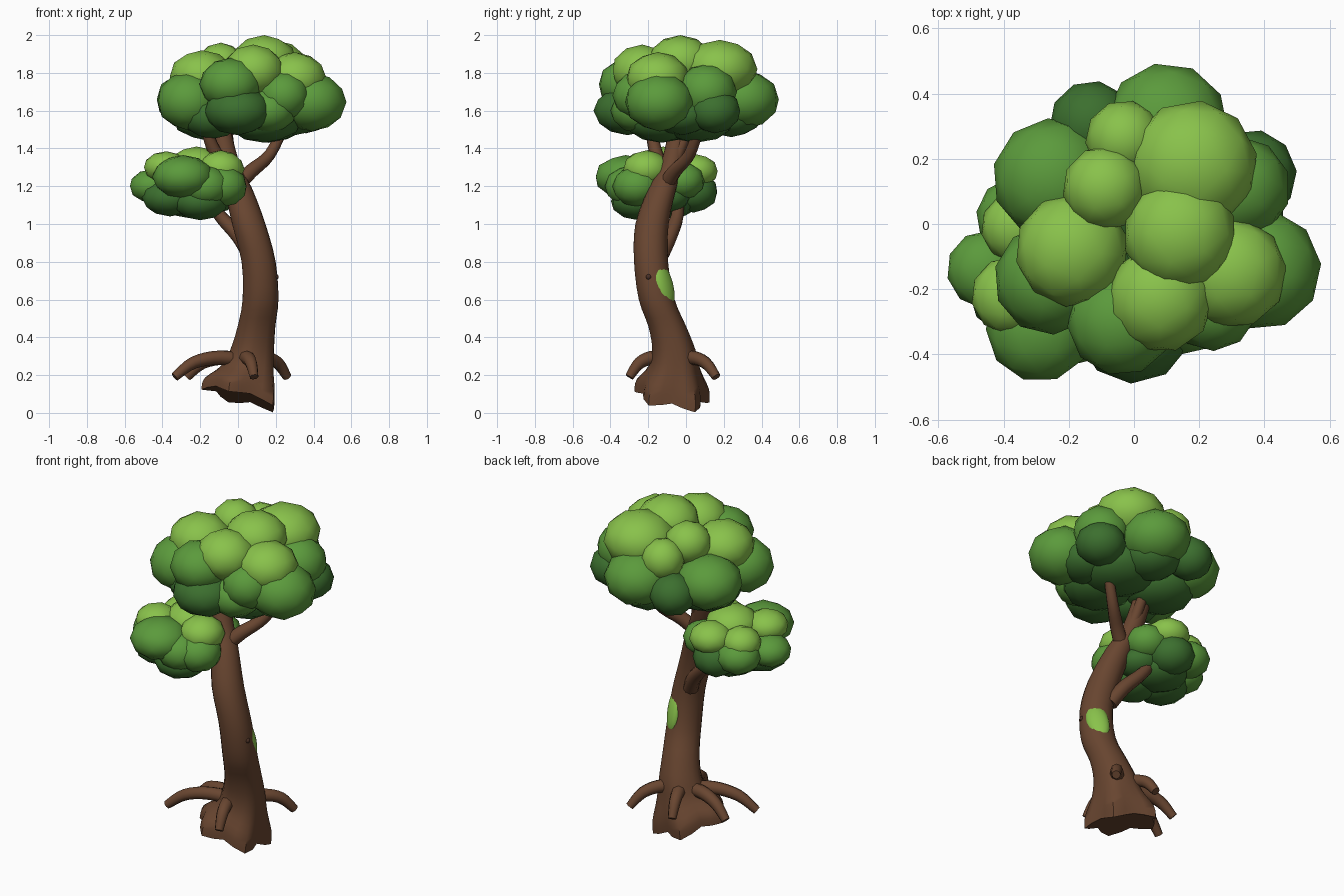
import bpy, bmesh, math, random
from mathutils import Vector, Matrix

if "Cube" in bpy.data.objects:
    bpy.data.objects.remove(bpy.data.objects["Cube"])
random.seed(4)

def mat(name, c):
    m = bpy.data.materials.new(name)
    m.diffuse_color = (*c, 1)
    m.use_nodes = True
    m.node_tree.nodes["Principled BSDF"].inputs["Base Color"].default_value = m.diffuse_color
    return m

BARK = mat("bark", (.141, .061, .03))
KNOT = mat("knot", (.07, .03, .018))
LIGHT = mat("leaf_light", (.25, .54, .07))
MID = mat("leaf_mid", (.105, .325, .045))
DARK = mat("leaf_dark", (.045, .16, .028))

def finish(name, bm, material, angle=None):
    bmesh.ops.recalc_face_normals(bm, faces=bm.faces[:])
    me = bpy.data.meshes.new(name)
    bm.to_mesh(me)
    bm.free()
    ob = bpy.data.objects.new(name, me)
    bpy.context.collection.objects.link(ob)
    me.materials.append(material)
    bpy.context.view_layer.objects.active = ob
    ob.select_set(True)
    if angle:
        bpy.ops.object.shade_smooth_by_angle(angle=math.radians(angle))
    else:
        bpy.ops.object.shade_smooth()
    ob.select_set(False)
    return ob

def catmull(rows, steps):
    rows = [Vector(r) for r in rows]
    out = []
    for i in range(len(rows) - 1):
        a, b, c, d = rows[max(i-1, 0)], rows[i], rows[i+1], rows[min(i+2, len(rows)-1)]
        for s in range(steps):
            t = s / steps
            out.append(.5 * (2*b + (c-a)*t + (2*a-5*b+4*c-d)*t*t + (3*b-a-3*c+d)*t**3))
    return out + [rows[-1]]

def loft(bm, rings):
    vs = [[bm.verts.new(p) for p in r] for r in rings]
    n = len(vs[0])
    for a, b in zip(vs, vs[1:]):
        for i in range(n):
            bm.faces.new((a[i], a[(i+1) % n], b[(i+1) % n], b[i]))
    bm.faces.new(vs[0])
    bm.faces.new(vs[-1])

def tube(name, pts, sides=10, steps=4):
    """Tapered limb through (x, y, z, radius) points."""
    rows = catmull(pts, steps)
    rings = []
    for i, r in enumerate(rows):
        p = r.to_3d()
        d = (rows[min(i+1, len(rows)-1)].to_3d() - rows[max(i-1, 0)].to_3d()).normalized()
        q = d.to_track_quat('Z', 'Y')
        rings.append([p + q @ Vector((r[3]*math.cos(k*math.tau/sides), r[3]*math.sin(k*math.tau/sides), 0))
                      for k in range(sides)])
    bm = bmesh.new()
    loft(bm, rings)
    return finish(name, bm, BARK, 50)

def blob(name, loc, size, material, rot=None, sub=2):
    bm = bmesh.new()
    bmesh.ops.create_icosphere(bm, subdivisions=sub, radius=1)
    if rot is None:
        rot = Matrix.Rotation(random.uniform(0, 6), 3, 'Z')
    for v in bm.verts:
        v.co = Vector(loc) + rot @ Vector([a*b for a, b in zip(v.co, size)])
    return finish(name, bm, material)

# trunk: rings of x, y, z, radius, lobe depth, tilt in x
trunk = [(.015, -.075, .08, .185, .13, -.27), (.025, -.07, .15, .178, .13, -.24),
         (.06, -.06, .24, .134, .07, -.15), (.08, -.065, .34, .114, .03, -.05),
         (.1, -.1, .46, .1, .02, 0), (.12, -.155, .6, .095, .01, 0),
         (.11, -.185, .8, .09, .01, 0), (.058, -.18, 1, .088, .01, 0),
         (0, -.125, 1.19, .074, 0, 0), (-.05, -.075, 1.32, .058, 0, 0), (-.1, -.03, 1.55, .05, 0, 0)]
rings = []
pos, shape = catmull([r[:4] for r in trunk], 3), catmull([(r[4], r[5], 0) for r in trunk], 3)
for p, s in zip(pos, shape):
    ring = []
    for k in range(20):
        a = k * math.tau / 20
        lobe = math.cos(5 * (a - math.pi))
        r = p[3] * (1 + s[0] * lobe)
        z = p[2] + s[1] * r * (math.cos(a) + .55 * math.sin(a)) - .1 * s[0] * lobe
        ring.append((p[0] + r*math.cos(a), p[1] + r*math.sin(a), z))
    rings.append(ring)
bm = bmesh.new()
loft(bm, rings)
finish("trunk", bm, BARK, 50)

# arched roots, each from the trunk out to its tip
for i, (x, y) in enumerate([(-.335, -.19), (.085, -.3), (.26, .16), (-.02, .16), (-.27, .01)]):
    c = Vector((.02, -.08)) if y < -.2 else Vector((.06, -.065))
    e = Vector((x, y))
    m1, m2 = c.lerp(e, .4), c.lerp(e, .75)
    tube(f"root_{i+1}", [(*c, .27, .04), (*m1, .292, .038), (*m2, .265, .033), (*e, .19, .024)], 8)

# branches
tube("branch_right", [(-.01, -.11, 1.2, .042), (.07, -.06, 1.28, .038), (.17, .02, 1.37, .031), (.26, .08, 1.55, .026)])
tube("branch_left", [(0, -.13, 1.18, .045), (-.07, -.14, 1.29, .04), (-.14, -.17, 1.42, .034), (-.17, -.19, 1.53, .03)])
tube("branch_back", [(-.01, -.1, 1.22, .04), (-.04, -.05, 1.35, .032), (-.06, .02, 1.52, .028)])
tube("branch_low", [(.06, -.13, .84, .042), (.0, -.085, .94, .04), (-.1, -.045, 1.05, .034), (-.2, -.05, 1.2, .028)])

# moss patch and knots on the bark
d = Vector((.62, .78, 0))
up = Vector((.03, -.28, 1)).normalized()
side = up.cross(d).normalized()
basis = Matrix((side.cross(up), side, up)).transposed()
blob("moss_patch", Vector((.118, -.168, .68)) + d * .065, (.036, .062, .125), LIGHT, basis, 3)
blob("knot", (.196, -.197, .72), (.016, .02, .017), KNOT)

# foliage: x, y, z, radius, height radius
crown = {
    LIGHT: [(.14, -.03, 1.86, .175, .14), (.18, .18, 1.82, .2, .155), (.08, -.23, 1.81, .165, .14),
            (.3, -.15, 1.77, .17, .14), (-.19, -.08, 1.78, .175, .14), (-.09, .11, 1.84, .13, .12),
            (-.03, .26, 1.78, .12, .12)],
    MID: [(.1, .305, 1.66, .19, .155), (-.25, .14, 1.66, .185, .15), (-.26, -.17, 1.65, .17, .155),
          (-.04, -.3, 1.74, .165, .14), (.39, -.14, 1.645, .185, .155), (.32, .11, 1.7, .16, .15),
          (.24, -.25, 1.68, .14, .13), (.16, -.25, 1.6, .15, .12)],
    DARK: [(0, -.31, 1.6, .18, .13), (-.13, .31, 1.62, .13, .12), (.36, .15, 1.6, .14, .12),
           (.16, .05, 1.56, .22, .13), (-.15, .03, 1.56, .2, .12), (.14, -.13, 1.55, .2, .12),
           (-.14, -.18, 1.57, .16, .12), (.3, -.02, 1.58, .17, .11), (.08, .24, 1.57, .16, .11)],
}
lower = {
    LIGHT: [(-.38, -.22, 1.3, .12, .085), (-.22, -.12, 1.305, .15, .105), (-.09, -.21, 1.29, .125, .1),
            (-.36, -.01, 1.27, .11, .09), (-.2, .05, 1.28, .12, .09)],
    MID: [(-.29, -.32, 1.25, .165, .115), (-.455, -.14, 1.2, .12, .09), (-.08, -.26, 1.2, .13, .11),
          (-.36, .02, 1.2, .125, .1), (-.11, -.02, 1.23, .12, .1), (-.17, -.3, 1.2, .13, .11)],
    DARK: [(-.2, -.25, 1.12, .15, .1), (-.36, -.2, 1.14, .15, .1), (-.23, .04, 1.17, .13, .11),
           (-.25, -.08, 1.13, .16, .1), (-.12, -.1, 1.14, .12, .08)],
}
for part, groups in (("crown", crown), ("lower_foliage", lower)):
    n = 0
    for m, rows in groups.items():
        for x, y, z, r, h in rows:
            n += 1
            blob(f"{part}_{n}", (x, y, z), (r, r, h), m)
